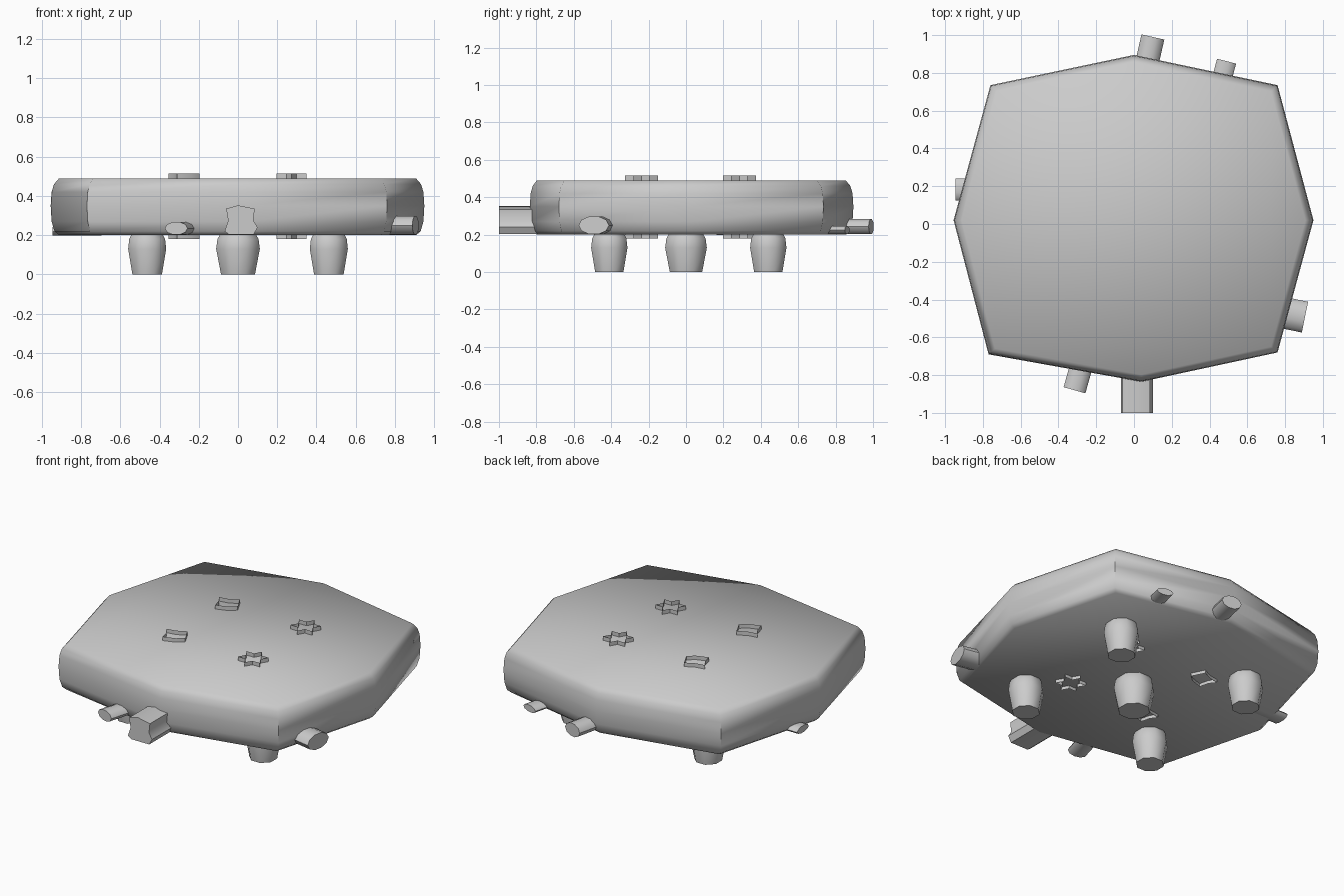
import bpy, bmesh, math
from mathutils import Vector

if "Cube" in bpy.data.objects:
    bpy.data.objects.remove(bpy.data.objects["Cube"])


def loft(name, rings, caps=True, angle=50):
    """Skin a list of closed rings; optionally cap both ends."""
    bm = bmesh.new()
    loops = [[bm.verts.new(p) for p in ring] for ring in rings]
    n = len(loops[0])
    for a, b in zip(loops, loops[1:]):
        for i in range(n):
            j = (i + 1) % n
            bm.faces.new((a[i], a[j], b[j], b[i]))
    if caps:
        bm.faces.new(loops[0][::-1])
        bm.faces.new(loops[-1])
    bmesh.ops.recalc_face_normals(bm, faces=bm.faces)
    mesh = bpy.data.meshes.new(name)
    bm.to_mesh(mesh)
    bm.free()
    ob = bpy.data.objects.new(name, mesh)
    bpy.context.collection.objects.link(ob)
    bpy.context.view_layer.objects.active = ob
    ob.select_set(True)
    bpy.ops.object.shade_smooth_by_angle(angle=math.radians(angle))
    ob.select_set(False)
    return ob


def circle(x, y, z, r, n=8):
    return [(x + r * math.cos(math.tau * (i + .5) / n),
             y + r * math.sin(math.tau * (i + .5) / n), z) for i in range(n)]


# Slab body: uneven octagon with rounded rim
outline = [(0, .895), (-.76, .735), (-.955, .02), (-.77, -.69),
           (.04, -.835), (.76, -.68), (.95, .02), (.76, .735)]
rim = [(.20, .045), (.22, .02), (.27, .005), (.35, 0),
       (.42, .005), (.46, .018), (.49, .045)]
loft("body", [[(x * (1 - s), y * (1 - s), z) for x, y in outline]
              for z, s in rim], angle=62)

# Tapered feet: one in the centre, four at the corners
profile = [(0, .8), (.13, 1.03), (.18, .97), (.22, .75)]
feet = [(0, 0, .117)] + [(sx * .463, .015 + sy * .425, .102)
                         for sx in (-1, 1) for sy in (-1, 1)]
for x, y, r in feet:
    loft("foot", [circle(x, y, z, r * s) for z, s in profile])

# Open upright tubes through the slab: stars on the right, notched ones on the left
star = [((.088 if i % 2 == 0 else .05) * math.cos(math.radians(90 + 30 * i)),
         (.088 if i % 2 == 0 else .05) * math.sin(math.radians(90 + 30 * i)))
        for i in range(12)]
notched = [(-.08, .03), (-.05, -.01), (-.035, -.07), (.04, -.045),
           (.08, -.01), (.06, .03), (.04, .07), (-.02, .04)]
for cx, shape, name in ((.273, star, "star_tube"), (-.275, notched, "notched_tube")):
    for cy in (.285, -.238):
        loft(name, [[(cx + x, cy + y, z) for x, y in shape]
                    for z in (.18, .19, .505, .515)], caps=False, angle=30)


def side_peg(name, end, direction, rx, rz, length=.25):
    """Flattened round peg poking out of the rim."""
    d = Vector((*direction, 0)).normalized()
    side = Vector((-d.y, d.x, 0))
    tip = Vector(end)
    rings = []
    for t in (length, 0):
        rings.append([tip - d * t + side * rx * math.cos(math.tau * i / 10)
                      + Vector((0, 0, rz * math.sin(math.tau * i / 10)))
                      for i in range(10)])
    loft(name, rings)


side_peg("front_left_peg", (-.315, -.88, .235), (-.27, -.96), .06, .034)
side_peg("right_peg", (.905, -.493, .25), (.98, -.2), .083, .05)
side_peg("left_peg", (-.945, .183, .22), (-1, 0), .058, .022)
side_peg("back_peg", (.1, .99, .243), (.22, .97), .062, .042)
side_peg("back_right_peg", (.49, .862, .225), (.25, .97), .052, .022)

# Large fluted spout at the front
spout = [(-.06, .335), (0, .352), (.085, .335), (.078, .275), (.1, .24),
         (.08, .203), (-.045, .203), (-.068, .22), (-.05, .275)]
loft("front_spout", [[(x, y, z) for x, z in spout] for y in (-.7, -1)], angle=40)
